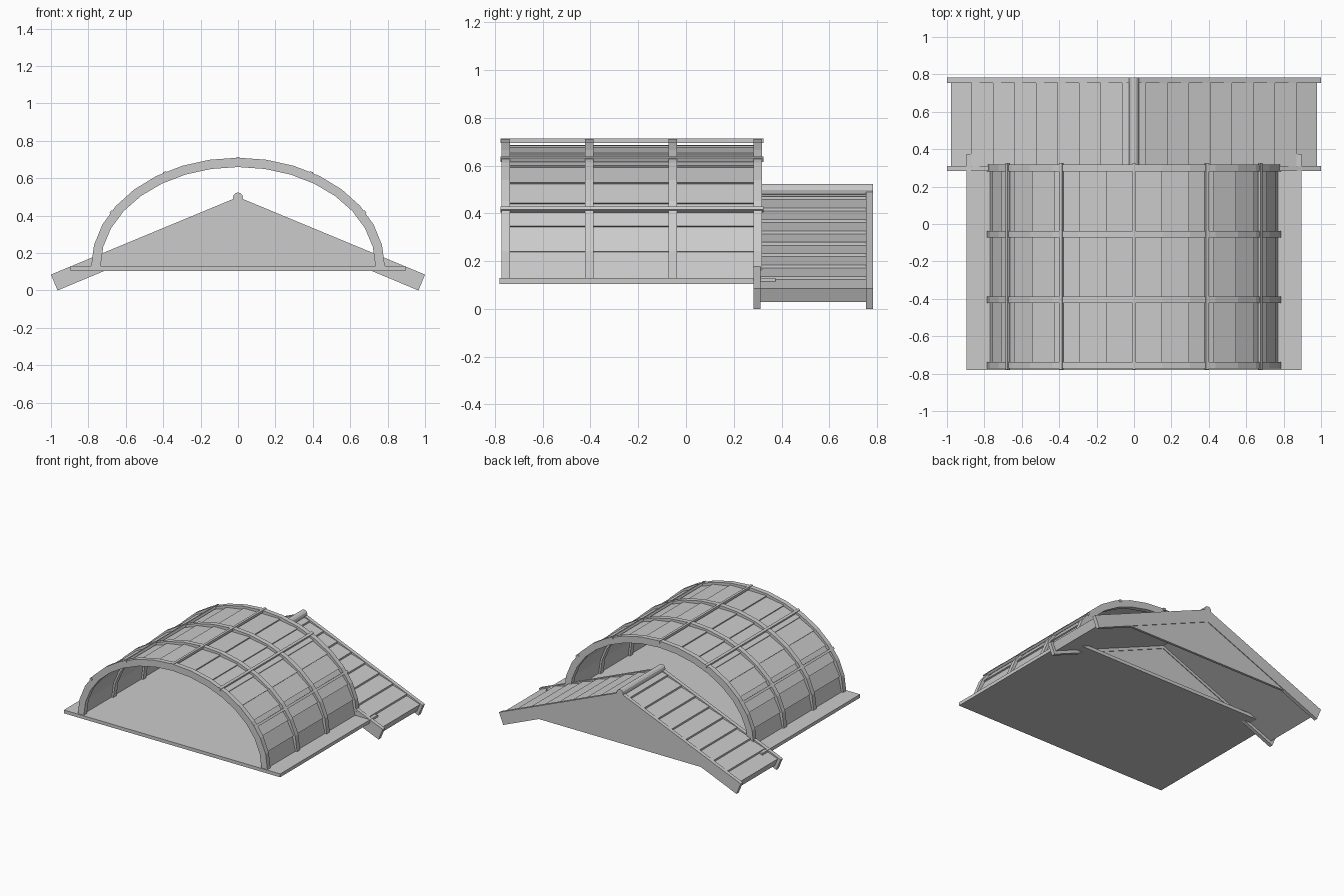
import bpy, bmesh
from math import sin, cos, pi, radians
from mathutils import Vector

cube = bpy.data.objects.get("Cube")
if cube:
    bpy.data.objects.remove(cube)

GREY = (0.6, 0.6, 0.6, 1)
grey = bpy.data.materials.new("light_grey")
grey.use_nodes = True
grey.diffuse_color = GREY
grey.node_tree.nodes["Principled BSDF"].inputs["Base Color"].default_value = GREY


def extrude_y(name, profiles, y0, y1):
    """Extrude closed (x, z) profiles from y0 to y1 into one object."""
    bm = bmesh.new()
    for profile in profiles:
        front = [bm.verts.new((x, y0, z)) for x, z in profile]
        back = [bm.verts.new((x, y1, z)) for x, z in profile]
        n = len(profile)
        bm.faces.new(front)
        bm.faces.new(back[::-1])
        for i in range(n):
            j = (i + 1) % n
            bm.faces.new((front[i], front[j], back[j], back[i]))
    bmesh.ops.recalc_face_normals(bm, faces=bm.faces)
    mesh = bpy.data.meshes.new(name)
    bm.to_mesh(mesh)
    bm.free()
    mesh.materials.append(grey)
    obj = bpy.data.objects.new(name, mesh)
    bpy.context.collection.objects.link(obj)
    return obj


def mirrored(profile):
    return [profile, [(-x, z) for x, z in profile]]


# Floor slab
FLOOR_TOP = 0.13
extrude_y("floor", [[(-0.895, 0.105), (0.895, 0.105),
                     (0.895, FLOOR_TOP), (-0.895, FLOOR_TOP)]], -0.78, 0.375)

# Vaulted shell: a half ellipse of flat segments
SEGMENTS = 16
ARCH_W, ARCH_H = 0.785, 0.58


def arch_point(angle, inset):
    return Vector(((ARCH_W - inset) * cos(angle),
                   FLOOR_TOP + (ARCH_H - inset) * sin(angle)))


angles = [pi * i / SEGMENTS for i in range(SEGMENTS + 1)]
rib = [arch_point(a, 0) for a in angles] + [arch_point(a, 0.05) for a in angles[::-1]]
for i, y in enumerate((-0.755, -0.405, -0.055, 0.3)):
    extrude_y(f"arch_rib_{i + 1}", [rib], y - 0.018, y + 0.018)

# Overlapping shell panels, each with its lower edge lifted
panels = []
for a, b in zip(angles[:SEGMENTS // 2], angles[1:]):
    panels += mirrored([arch_point(a, 0.014), arch_point(b, 0.024),
                        arch_point(b, 0.036), arch_point(a, 0.036)])
extrude_y("shell_panels", panels, -0.75, 0.3)

# Slim rails running the length of the shell
rails = []
for deg in (30, 60, 90, 120, 150):
    a = radians(deg)
    mid = arch_point(a, 0.006)
    out = Vector((cos(a) / ARCH_W, sin(a) / ARCH_H)).normalized() * 0.009
    side = Vector((-out.y, out.x))
    rails.append([mid + out + side, mid + out - side, mid - out - side, mid - out + side])
extrude_y("shell_rails", rails, -0.777, 0.325)

# Gabled roof behind the shell
RIDGE, SLOPE = 0.5, 0.415
FRONT, BACK = (0.283, 0.311), (0.754, 0.782)


def roof_z(x, drop=0):
    return RIDGE - SLOPE * x - drop


fascia = [(0, RIDGE), (1, roof_z(1)), (0.965, 0), (0, 0.403),
          (-0.965, 0), (-1, roof_z(1))]
wall_x = (0.403 - 0.12) / SLOPE
wall = [(0, 0.41), (wall_x, 0.12), (-wall_x, 0.12)]
for end, (y0, y1) in (("front", FRONT), ("back", BACK)):
    extrude_y(end + "_fascia", [fascia], y0, y1)
    extrude_y(end + "_gable_wall", [wall], y0 + 0.005, y1 - 0.005)

# Roof slopes with stepped, overlapping boards
slope = [(0, roof_z(0, 0.016))]
for k in range(7, -1, -1):
    x = 0.87 - 0.115 * k
    slope += [(x, roof_z(x, 0.003)), (x, roof_z(x, 0.016))]
slope += [(0.978, roof_z(0.978, 0.008)), (0.953, 0.03), (0, 0.425)]
extrude_y("roof_boards", mirrored(slope), FRONT[1] - 0.01, BACK[0] + 0.01)

# Rounded ridge cap
cap = [(0.027 * cos(2 * pi * i / 12), 0.497 + 0.027 * sin(2 * pi * i / 12))
       for i in range(12)]
extrude_y("ridge_cap", [cap], *(FRONT[0], BACK[1]))
